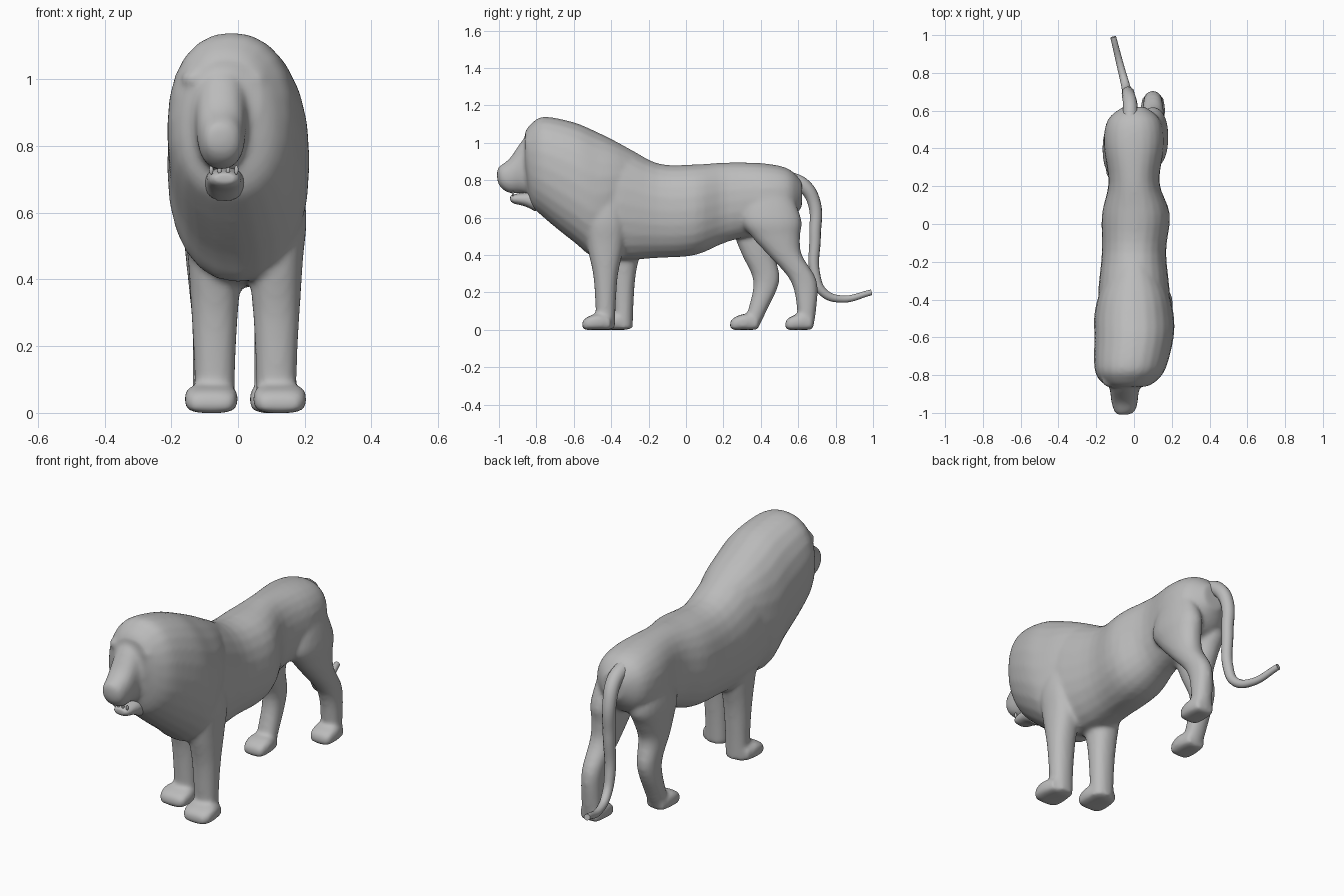
import bpy, bmesh, math
from mathutils import Vector

cube = bpy.data.objects.get("Cube")
if cube:
    bpy.data.objects.remove(cube)

GREY = (.5, .5, .5, 1)
fur = bpy.data.materials.new("warm_grey")
fur.use_nodes = True
fur.diffuse_color = GREY
fur.node_tree.nodes["Principled BSDF"].inputs["Base Color"].default_value = GREY

SIDES = 24
STEPS = 4


def slice_y(y, half, low, high, x=0):
    """Upright cross-section, given by its underside and its top."""
    middle, tall = (low + high) / 2, (high - low) / 2
    return Vector((x, y, middle, half, 0, tall))


def slice_z(z, x, y, half, depth):
    """Level cross-section of a limb."""
    return Vector((x, y, z, half, depth, 0))


def blend(slices):
    """Flowing in-between sections through the given ones."""
    result = []
    last = len(slices) - 1
    for i in range(last):
        before, a = slices[max(i - 1, 0)], slices[i]
        b, after = slices[i + 1], slices[min(i + 2, last)]
        for step in range(STEPS):
            t = step / STEPS
            pull_a, pull_b = (b - before) / 2, (after - a) / 2
            bend = pull_a * (1 - t) - pull_b * t
            ease = t * t * (3 - 2 * t)
            result.append(a + (b - a) * ease + bend * t * (1 - t))
    result.append(slices[-1])
    return result


def loft(bm, slices, power=.9):
    """Closed tube through the sections; power squares off the outline."""
    loops = []
    for section in blend(slices):
        x, y, z, half, depth, tall = section
        loop = []
        for i in range(SIDES):
            angle = math.tau * i / SIDES
            c, s = math.cos(angle), math.sin(angle)
            c = math.copysign(abs(c) ** power, c)
            s = math.copysign(abs(s) ** power, s)
            loop.append(bm.verts.new((x + half * c, y + depth * s, z + tall * s)))
        loops.append(loop)
    faces = [bm.faces.new(loops[0]), bm.faces.new(loops[-1])]
    for a, b in zip(loops, loops[1:]):
        for i in range(SIDES):
            j = (i + 1) % SIDES
            faces.append(bm.faces.new((a[i], a[j], b[j], b[i])))
    bmesh.ops.recalc_face_normals(bm, faces=faces)


def ball(bm, centre, size):
    made = bmesh.ops.create_uvsphere(bm, u_segments=SIDES, v_segments=SIDES // 2, radius=1)
    for vert in made["verts"]:
        vert.co = Vector(centre) + Vector(size) * vert.co


def finish(name, bm, voxel, rounds):
    """Fuse overlapping volumes into one soft skin."""
    mesh = bpy.data.meshes.new(name)
    bm.to_mesh(mesh)
    bm.free()
    mesh.materials.append(fur)
    ob = bpy.data.objects.new(name, mesh)
    bpy.context.scene.collection.objects.link(ob)
    fuse = ob.modifiers.new("fuse", "REMESH")
    fuse.mode, fuse.voxel_size, fuse.use_smooth_shade = "VOXEL", voxel, True
    soften = ob.modifiers.new("soften", "SMOOTH")
    soften.factor, soften.iterations = .5, rounds


bm = bmesh.new()

# Trunk, from the chest to the rump
loft(bm, [
    slice_y(y=-.62, half=.16, low=.5, high=1),
    slice_y(y=-.4, half=.19, low=.38, high=1),
    slice_y(y=-.15, half=.17, low=.385, high=.89),
    slice_y(y=.05, half=.18, low=.4, high=.885, x=.01),
    slice_y(y=.22, half=.135, low=.47, high=.895),
    slice_y(y=.42, half=.16, low=.52, high=.89),
    slice_y(y=.55, half=.14, low=.57, high=.86),
    slice_y(y=.62, half=.06, low=.66, high=.79),
])

# Mane around the head and neck
loft(bm, [
    slice_y(y=-.86, half=.1, low=.84, high=1.06, x=-.03),
    slice_y(y=-.83, half=.15, low=.68, high=1.1, x=-.03),
    slice_y(y=-.76, half=.19, low=.6, high=1.14, x=-.02),
    slice_y(y=-.6, half=.21, low=.47, high=1.11),
    slice_y(y=-.48, half=.21, low=.39, high=1.06),
    slice_y(y=-.36, half=.18, low=.5, high=1),
    slice_y(y=-.2, half=.1, low=.6, high=.91),
])

# Face and muzzle, turned slightly to the right
loft(bm, [
    slice_y(y=-.8, half=.12, low=.7, high=1.08, x=-.04),
    slice_y(y=-.87, half=.08, low=.73, high=1.02, x=-.05),
    slice_y(y=-.94, half=.07, low=.73, high=.92, x=-.05),
    slice_y(y=-.99, half=.055, low=.76, high=.88, x=-.05),
    slice_y(y=-1.01, half=.03, low=.8, high=.86, x=-.06),
])

# Brows
for side in (-1, 1):
    ball(bm, (-.04 + .09 * side, -.83, 1), (.04, .035, .03))

# Limbs: the left pair is placed differently from the right pair
for side, front_x, front_y, hind_x, toe_y, hind_line in (
        (1, .115, -.43, .1, .53, (.45, .455, .48, .53, .63, .645, .635)),
        (-1, -.07, -.335, -.085, .235, (.42, .4, .39, .39, .43, .38, .34))):
    shoulder = front_x + .02 * side
    loft(bm, [
        slice_z(z=.78, x=shoulder, y=front_y, half=.04, depth=.05),
        slice_z(z=.6, x=shoulder, y=front_y, half=.07, depth=.1),
        slice_z(z=.46, x=front_x, y=front_y, half=.08, depth=.1),
        slice_z(z=.3, x=front_x, y=front_y, half=.07, depth=.067),
        slice_z(z=.15, x=front_x, y=front_y, half=.062, depth=.055),
        slice_z(z=.01, x=front_x, y=front_y, half=.06, depth=.05),
    ])
    heights = (.8, .6, .5, .4, .26, .1, .01)
    halves = (.04, .08, .075, .065, .052, .052, .05)
    depths = (.08, .16, .13, .09, .07, .05, .045)
    loft(bm, [slice_z(z, hind_x, y, half, depth)
              for z, y, half, depth in zip(heights, hind_line, halves, depths)])

    # Paws with flat soles and rounded toes
    for paw_x, toe, wide in ((front_x + .01 * side, front_y - .125, .08), (hind_x, toe_y, .065)):
        loft(bm, [
            slice_y(y=toe, half=wide * .6, low=.01, high=.04, x=paw_x),
            slice_y(y=toe + .02, half=wide * .9, low=0, high=.065, x=paw_x),
            slice_y(y=toe + .08, half=wide, low=0, high=.085, x=paw_x),
            slice_y(y=toe + .15, half=wide * .8, low=0, high=.07, x=paw_x),
        ], power=.6)
finish("body", bm, voxel=.011, rounds=8)

# Lower jaw with a jutting lip
bm = bmesh.new()
loft(bm, [
    slice_y(y=-.8, half=.06, low=.63, high=.74, x=-.04),
    slice_y(y=-.86, half=.055, low=.66, high=.735, x=-.04),
    slice_y(y=-.92, half=.045, low=.675, high=.725, x=-.04),
    slice_y(y=-.94, half=.03, low=.69, high=.715, x=-.04),
])
finish("lower_jaw", bm, voxel=.007, rounds=3)

# Small teeth in the open mouth
bm = bmesh.new()
for i in range(4):
    ball(bm, (-.08 + .025 * i, -.925, .728), (.007, .007, .016))
finish("teeth", bm, voxel=.004, rounds=1)

# Tail, hanging and then curling up behind
curve = bpy.data.curves.new("tail", "CURVE")
curve.dimensions, curve.bevel_depth, curve.use_fill_caps = "3D", .03, True
curve.bevel_resolution = STEPS
path = [(-.02, .54, .81), (-.02, .63, .77), (-.03, .685, .68), (-.03, .69, .5),
        (-.035, .69, .3), (-.045, .735, .2), (-.07, .83, .165), (-.11, .99, .2)]
spline = curve.splines.new("BEZIER")
spline.bezier_points.add(len(path) - 1)
for i, (point, place) in enumerate(zip(spline.bezier_points, path)):
    point.co = place
    point.radius = 1.4 - i / len(path)
    point.handle_left_type = point.handle_right_type = "AUTO"
spline.use_smooth = True
curve.materials.append(fur)
tail = bpy.data.objects.new("tail", curve)
bpy.context.scene.collection.objects.link(tail)
